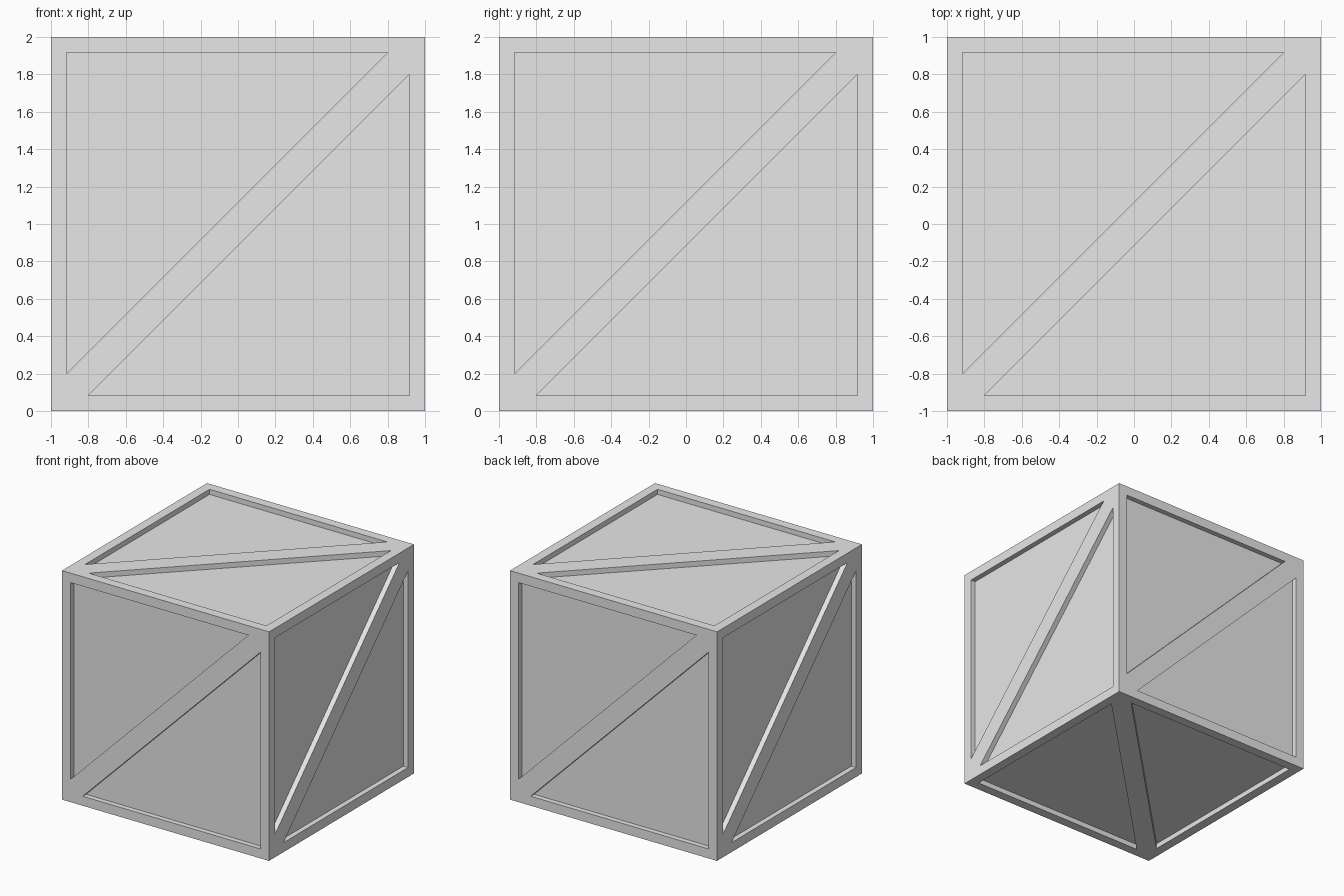
import bpy
import bmesh

RIM = 0.083      # width of the border around each triangle
DEPTH = 0.045    # how far the panels are sunk

cube = bpy.data.objects.get("Cube")
if cube:
    bpy.data.objects.remove(cube, do_unlink=True)

# Single pale grey material
grey = bpy.data.materials.new("pale_grey")
grey.use_nodes = True
colour = (0.8, 0.8, 0.8, 1)
grey.diffuse_color = colour
for node in grey.node_tree.nodes:
    if node.type == 'BSDF_PRINCIPLED':
        node.inputs["Base Color"].default_value = colour

# Corner rings of the cube, counter-clockwise from the front left
ring = [(-1, -1), (1, -1), (1, 1), (-1, 1)]
bm = bmesh.new()
low = [bm.verts.new((x, y, 0)) for x, y in ring]
high = [bm.verts.new((x, y, 2)) for x, y in ring]

# Every square side is split into two triangles along its a-c diagonal
squares = [(low[i], low[(i + 1) % 4], high[(i + 1) % 4], high[i]) for i in range(4)]
squares += [tuple(high), (low[0], low[3], low[2], low[1])]
panels = []
for a, b, c, d in squares:
    panels += [bm.faces.new((a, b, c)), bm.faces.new((a, c, d))]
bm.normal_update()

# Border each triangle, then sink its panel with straight walls
bmesh.ops.inset_individual(bm, faces=panels, thickness=RIM, use_even_offset=True)
bm.normal_update()
for panel in panels:
    normal = panel.normal.copy()
    sunk = bmesh.ops.extrude_discrete_faces(bm, faces=[panel])["faces"][0]
    bmesh.ops.translate(bm, verts=sunk.verts[:], vec=normal * -DEPTH)
bm.normal_update()

mesh = bpy.data.meshes.new("crate")
bm.to_mesh(mesh)
bm.free()
mesh.materials.append(grey)
crate = bpy.data.objects.new("crate", mesh)
bpy.context.collection.objects.link(crate)
